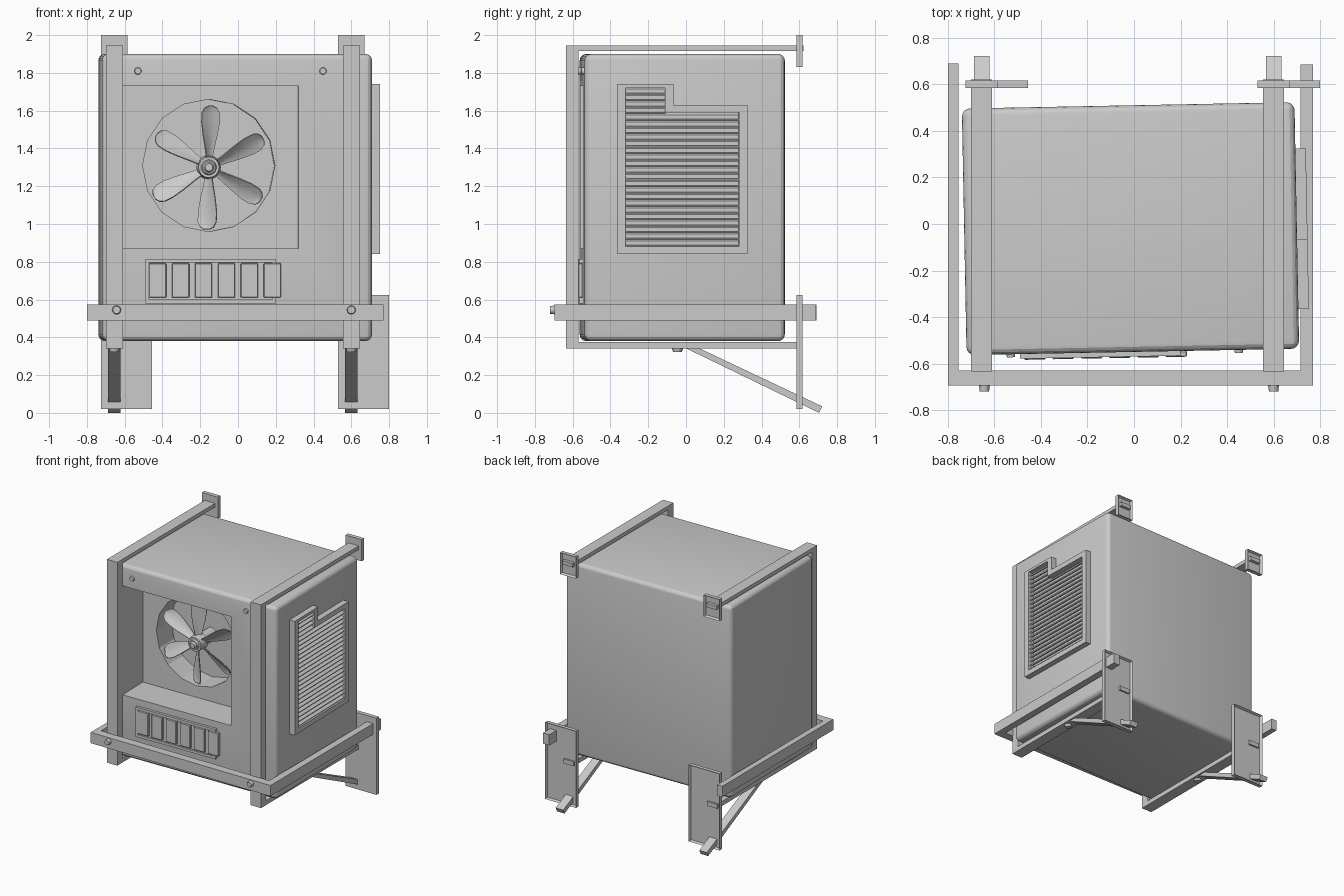
import bpy, bmesh, math
from mathutils import Matrix, Vector

if "Cube" in bpy.data.objects:
    bpy.data.objects.remove(bpy.data.objects["Cube"])

# the cabinet sits slightly turned inside its brackets
C = Vector((-0.015, -0.02, 0))
TURN = Matrix.Translation(C) @ Matrix.Rotation(math.radians(1.1), 4, 'Z') @ Matrix.Translation(-C)


def finish(name, bm, turned=False, smooth=None):
    bmesh.ops.recalc_face_normals(bm, faces=bm.faces)
    me = bpy.data.meshes.new(name)
    bm.to_mesh(me)
    bm.free()
    ob = bpy.data.objects.new(name, me)
    bpy.context.collection.objects.link(ob)
    if turned:
        ob.matrix_world = TURN
    if smooth:
        shade(ob, smooth)
    return ob


def shade(ob, deg):
    bpy.ops.object.select_all(action='DESELECT')
    ob.select_set(True)
    bpy.context.view_layer.objects.active = ob
    bpy.ops.object.shade_smooth_by_angle(angle=math.radians(deg))


def add_box(bm, x0, x1, y0, y1, z0, z1, tilt=0):
    m = (Matrix.Translation(((x0 + x1) / 2, (y0 + y1) / 2, (z0 + z1) / 2))
         @ Matrix.Rotation(tilt, 4, 'Y') @ Matrix.Diagonal((x1 - x0, y1 - y0, z1 - z0, 1)))
    return bmesh.ops.create_cube(bm, size=1, matrix=m)['verts']


def box(name, *b, bevel=0, seg=1, turned=False):
    bm = bmesh.new()
    add_box(bm, *b)
    if bevel:
        bmesh.ops.bevel(bm, geom=bm.edges[:], offset=bevel, segments=seg, profile=0.5, affect='EDGES')
    return finish(name, bm, turned)


def add_cyl(bm, p, q, r, n, r2=None):
    p, q = Vector(p), Vector(q)
    d = q - p
    m = Matrix.Translation((p + q) / 2) @ d.to_track_quat('Z', 'Y').to_matrix().to_4x4()
    bmesh.ops.create_cone(bm, cap_ends=True, segments=n, radius1=r,
                          radius2=r if r2 is None else r2, depth=d.length, matrix=m)


def prism(name, pts, vec):
    bm = bmesh.new()
    f = bm.faces.new([bm.verts.new(p) for p in pts])
    ext = bmesh.ops.extrude_face_region(bm, geom=[f], use_keep_orig=True)
    bmesh.ops.translate(bm, vec=vec, verts=[v for v in ext['geom'] if isinstance(v, bmesh.types.BMVert)])
    return finish(name, bm)


# cabinet with a square recess and a round fan well
FX, FZ = -0.16, 1.31
cabinet = box("cabinet", -0.73, 0.70, -0.55, 0.51, 0.38, 1.90, bevel=0.035, seg=4, turned=True)
recess = box("recess_cutter", -0.625, 0.31, -0.8, -0.29, 0.87, 1.73, turned=True)
bm = bmesh.new()
add_cyl(bm, (FX, -0.4, FZ), (FX, -0.1, FZ), 0.35, 16)
well = finish("well_cutter", bm, True)
bpy.context.view_layer.objects.active = cabinet
for cutter in (recess, well):
    mod = cabinet.modifiers.new("cut", 'BOOLEAN')
    mod.operation, mod.solver, mod.object = 'DIFFERENCE', 'EXACT', cutter
    bpy.ops.object.modifier_apply(modifier=mod.name)
    bpy.data.objects.remove(cutter)
shade(cabinet, 20)

# fan hub and shaft
FZ = 1.30
bm = bmesh.new()
for y0, y1, r, r2 in ((-0.31, -0.1, 0.05, 0.05), (-0.32, -0.24, 0.055, 0.065),
                      (-0.335, -0.31, 0.035, 0.045), (-0.35, -0.33, 0.02, 0.03)):
    add_cyl(bm, (FX, y1, FZ), (FX, y0, FZ), r2, 16, r)
finish("fan_hub", bm, True, 35)

# fan blades: twisted paddles (radius, half width, pitch in degrees)
PROFILE = ((0.04, 0.022, 50), (0.10, 0.032, 44), (0.17, 0.045, 38), (0.24, 0.053, 33),
           (0.29, 0.050, 30), (0.315, 0.036, 28), (0.327, 0.014, 27))
bm = bmesh.new()
for k in range(6):
    rot = Matrix.Translation((FX, -0.275, FZ)) @ Matrix.Rotation(math.radians(2 + 60 * k), 4, 'Y')
    rows = []
    for r, w, pitch in PROFILE:
        a = math.radians(pitch)
        rows.append([bm.verts.new(rot @ Vector((t * w * math.cos(a) * 1.1,
                     t * w * math.sin(a) + 0.01 * (1 - t * t), r))) for t in (-1, -0.4, 0.4, 1)])
    for a, b in zip(rows, rows[1:]):
        for i in range(3):
            bm.faces.new((a[i], a[i + 1], b[i + 1], b[i]))
bmesh.ops.recalc_face_normals(bm, faces=bm.faces)
bmesh.ops.solidify(bm, geom=bm.faces[:], thickness=0.006)
finish("fan_blades", bm, True, 40)

# front control panel with six windows
bm = bmesh.new()
for b in ((-0.50, 0.19, 0.795, 0.815), (-0.50, 0.19, 0.58, 0.60),
          (-0.50, -0.482, 0.60, 0.795), (0.172, 0.19, 0.60, 0.795)):
    add_box(bm, b[0], b[1], -0.57, -0.54, b[2], b[3])
add_box(bm, -0.49, 0.18, -0.558, -0.54, 0.59, 0.80)
finish("front_panel_frame", bm, True)
for i in range(6):
    x = -0.487 + 0.1215 * i
    box(f"front_window_{i + 1}", x + 0.005, x + 0.097, -0.575, -0.55, 0.61, 0.793, bevel=0.004, turned=True)

# side vent: stepped frame and tilted slats
outer = ((-0.38, 0.84), (0.31, 0.84), (0.31, 1.63), (-0.08, 1.63), (-0.08, 1.74), (-0.38, 1.74))
inner = ((-0.335, 0.88), (0.265, 0.88), (0.265, 1.59), (-0.125, 1.59), (-0.125, 1.72), (-0.335, 1.72))
bm = bmesh.new()
vo, vi = ([bm.verts.new((0.69, y, z)) for y, z in loop] for loop in (outer, inner))
faces = [bm.faces.new((vo[i], vo[(i + 1) % 6], vi[(i + 1) % 6], vi[i])) for i in range(6)]
ext = bmesh.ops.extrude_face_region(bm, geom=faces, use_keep_orig=True)
bmesh.ops.translate(bm, vec=(0.055, 0, 0), verts=[v for v in ext['geom'] if isinstance(v, bmesh.types.BMVert)])
finish("side_vent_frame", bm, True)
bm = bmesh.new()
for i in range(24):
    z = 0.896 + 0.035 * i
    add_box(bm, 0.698, 0.738, -0.337, 0.267 if z < 1.585 else -0.123, z - 0.005, z + 0.005, math.radians(32))
finish("side_vent_slats", bm, True)

# small screws on the cabinet front
bm = bmesh.new()
for x in (-0.54, 0.44):
    add_cyl(bm, (x, -0.54, 1.81), (x, -0.563, 1.81), 0.021, 12, 0.017)
finish("cabinet_screws", bm, True, 30)

# belt bar wrapping the front and sides
belt = ((-0.80, 0.69), (-0.80, -0.695), (0.77, -0.695), (0.77, 0.685),
        (0.715, 0.685), (0.715, -0.63), (-0.755, -0.63), (-0.755, 0.69))
prism("belt_bar", [(x, y, 0.49) for x, y in belt], (0, 0, 0.085))

strap = ((0.622, 1.915), (-0.57, 1.915), (-0.57, 0.375), (0.61, 0.375),
         (0.61, 0.34), (-0.635, 0.34), (-0.635, 1.945), (0.622, 1.945))
brace = ((0.0, 0.342), (0.705, 0.0), (0.722, 0.034), (0.07, 0.342))


def wall_plate(name, x0, x1, z0, z1):
    # shallow tray that opens to the back
    bm = bmesh.new()
    add_box(bm, x0, x1, 0.585, 0.617, z0, z1)
    bm.normal_update()
    back = [f for f in bm.faces if f.normal.y > 0.9]
    bmesh.ops.inset_region(bm, faces=back, thickness=0.012, depth=0)
    bmesh.ops.translate(bm, vec=(0, -0.02, 0), verts=back[0].verts[:])
    finish(name, bm)


# left and right brackets
for side, x in (("left", -0.655), ("right", 0.60)):
    prism(f"{side}_strap", [(x - 0.045, y, z) for y, z in strap], (0.09, 0, 0))
    prism(f"{side}_brace", [(x - 0.033, y, z) for y, z in brace], (0.066, 0, 0))
    wall_plate(f"{side}_top_plate", x - 0.07, x + 0.07, 1.83, 2.0)
    wall_plate(f"{side}_bottom_plate", x - 0.07, x + 0.20, 0.02, 0.625)
    bm = bmesh.new()
    bx = x + 0.012 if side == "left" else x
    add_cyl(bm, (bx, -0.69, 0.545), (bx, -0.72, 0.545), 0.024, 12, 0.02)
    add_cyl(bm, (x, -0.045, 0.345), (x, -0.045, 0.323), 0.03, 12, 0.024)
    finish(f"{side}_bolts", bm, False, 30)
